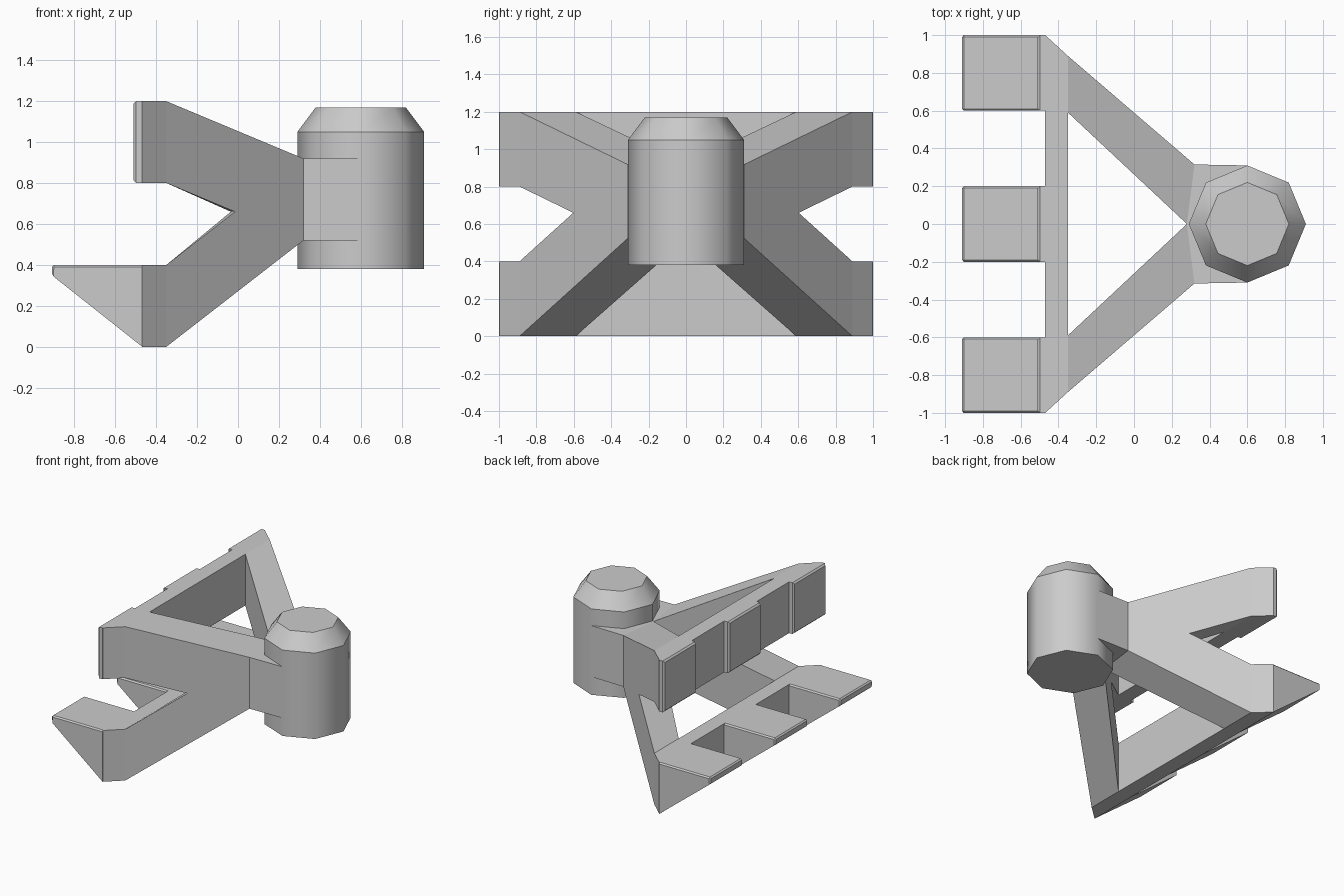
import bpy, bmesh, math
from mathutils import Vector

if "Cube" in bpy.data.objects:
    bpy.data.objects.remove(bpy.data.objects["Cube"])


def finish(bm, name):
    bmesh.ops.recalc_face_normals(bm, faces=bm.faces)
    me = bpy.data.meshes.new(name)
    bm.to_mesh(me)
    bm.free()
    ob = bpy.data.objects.new(name, me)
    bpy.context.collection.objects.link(ob)
    return ob


# Triangular frame: bar at the back, two sloping arms meeting at the hub
def frame(name, bar_top, stub):
    hub_top, height = 0.92, 0.4
    pts = [(-0.47, 1, bar_top), (-0.35, 0.89, bar_top), (-0.35, 0.59, bar_top),
           (0.32, 0.315, hub_top), (0.28, 0, hub_top), (0.6, 0.31, hub_top)]
    bm = bmesh.new()
    cache = {}

    def vert(i, s):
        x, y, z = pts[i]
        key = (i, s if y else 1)
        if key not in cache:
            cache[key] = bm.verts.new((x, y * s, z))
        return cache[key]

    v = vert
    top = [bm.faces.new([v(0, 1), v(1, 1), v(2, 1), v(2, -1), v(1, -1), v(0, -1)])]
    for s in (1, -1):
        top.append(bm.faces.new([v(1, s), v(3, s), v(4, s), v(2, s)][::s]))
    if stub:
        top.append(bm.faces.new([v(3, 1), v(5, 1), v(5, -1), v(3, -1), v(4, 1)]))
    # Thicken straight down into a closed solid
    bmesh.ops.recalc_face_normals(bm, faces=bm.faces)
    res = bmesh.ops.extrude_face_region(bm, geom=top, use_keep_orig=True)
    moved = [g for g in res["geom"] if isinstance(g, bmesh.types.BMVert)]
    bmesh.ops.translate(bm, verts=list(set(moved)), vec=Vector((0, 0, -height)))
    if not stub:
        bm.verts.ensure_lookup_table()
    return finish(bm, name)


# Pad with an x-z profile, extruded along y, chamfered on chosen edges
def pad(name, profile, y, base_x, chamfer, keep):
    bm = bmesh.new()
    a = [bm.verts.new((x, y - 0.2, z)) for x, z in profile]
    b = [bm.verts.new((x, y + 0.2, z)) for x, z in profile]
    n = len(a)
    bm.faces.new(a)
    bm.faces.new(b[::-1])
    for i in range(n):
        j = (i + 1) % n
        bm.faces.new([a[i], b[i], b[j], a[j]])
    bmesh.ops.recalc_face_normals(bm, faces=bm.faces)
    edges = [e for e in bm.edges if keep(e.verts[0].co, e.verts[1].co)]
    bmesh.ops.bevel(bm, geom=edges, offset=chamfer, segments=1,
                    profile=0.5, affect='EDGES')
    return finish(bm, name)


frame("upper_frame", 1.2, True)
frame("lower_frame", 0.4, False)

upper = [(-0.51, 0.8), (-0.51, 1.2), (-0.468, 1.2), (-0.468, 0.8)]
lower = [(-0.91, 0.35), (-0.91, 0.4), (-0.468, 0.4), (-0.468, 0.0)]
for i, y in enumerate((-0.8, 0.0, 0.8)):
    pad(f"upper_pad_{i}", upper, y, -0.468, 0.012,
        lambda p, q: p.x < -0.5 and q.x < -0.5)
    pad(f"lower_wedge_{i}", lower, y, -0.468, 0.01,
        lambda p, q: p.z > 0.3 and q.z > 0.3 and min(p.x, q.x) < -0.9)

# Eight-sided hub with a tapered top
bm = bmesh.new()
rings = []
for r, z in ((0.31, 0.38), (0.31, 1.05), (0.22, 1.17)):
    rings.append([bm.verts.new((0.6 + r * math.cos(k * math.pi / 4),
                                r * math.sin(k * math.pi / 4), z)) for k in range(8)])
for lo, hi in zip(rings, rings[1:]):
    for k in range(8):
        m = (k + 1) % 8
        bm.faces.new([lo[k], lo[m], hi[m], hi[k]]).smooth = True
bm.faces.new(rings[0][::-1])
bm.faces.new(rings[2])
for e in bm.edges:
    if abs(e.verts[0].co.z - e.verts[1].co.z) < 1e-4:
        e.smooth = False
finish(bm, "hub")
